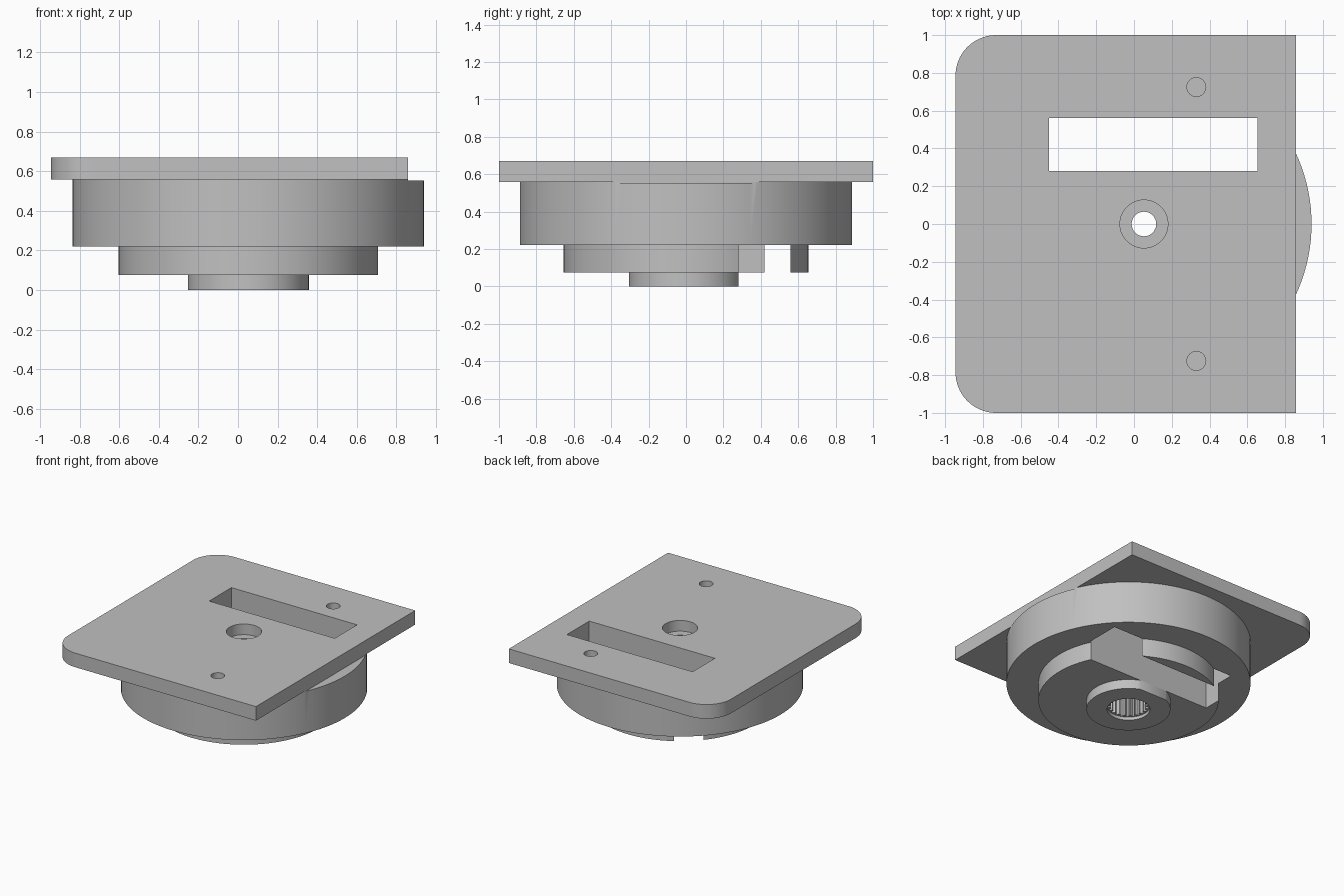
import bpy, bmesh, math

if "Cube" in bpy.data.objects:
    bpy.data.objects.remove(bpy.data.objects["Cube"])

CX = 0.0525          # axis of the turned parts
SEG = 128

grey = bpy.data.materials.new("grey")
grey.diffuse_color = (0.53, 0.53, 0.53, 1)
grey.use_nodes = True
grey.node_tree.nodes["Principled BSDF"].inputs["Base Color"].default_value = grey.diffuse_color


def prism(name, outline, z0, z1):
    """Extrude a closed xy outline from z0 to z1."""
    bm = bmesh.new()
    base = bm.faces.new([bm.verts.new((x, y, z0)) for x, y in outline])
    top = bmesh.ops.extrude_face_region(bm, geom=[base])["geom"]
    for v in top:
        if isinstance(v, bmesh.types.BMVert):
            v.co.z = z1
    bmesh.ops.recalc_face_normals(bm, faces=bm.faces)
    mesh = bpy.data.meshes.new(name)
    bm.to_mesh(mesh)
    bm.free()
    mesh.materials.append(grey)
    ob = bpy.data.objects.new(name, mesh)
    bpy.context.collection.objects.link(ob)
    return ob


def arc(x, y, r, a0, a1, n):
    return [(x + r * math.cos(math.radians(a0 + (a1 - a0) * i / n)),
             y + r * math.sin(math.radians(a0 + (a1 - a0) * i / n))) for i in range(n + 1)]


def disc(name, r, z0, z1, x=CX, y=0.0, n=SEG):
    return prism(name, arc(x, y, r, 0, 360, n)[:-1], z0, z1)


def box(name, x0, x1, y0, y1, z0, z1):
    return prism(name, [(x0, y0), (x1, y0), (x1, y1), (x0, y1)], z0, z1)


# Mounting plate with two rounded corners on the left
R = 0.215
plate = prism("mounting_plate",
              [(0.858, -1), (0.858, 1)]
              + arc(-0.945 + R, 1 - R, R, 90, 180, 20)
              + arc(-0.945 + R, -1 + R, R, 180, 270, 20), 0.558, 0.67)

# Stepped round body
drum = disc("drum", 0.8875, 0.22, 0.558)
step = disc("step_disc", 0.655, 0.075, 0.22)
boss = disc("hub_boss", 0.305, 0.0, 0.075, n=96)

# Cutters
slot = box("slot_cutter", -0.45, 0.655, 0.28, 0.56, -0.2, 1)
bore = disc("bore_cutter", 0.065, -0.2, 1, n=48)
recess = disc("recess_cutter", 0.127, 0.585, 1, n=64)
screws = [disc("screw_cutter", 0.05, 0.56, 1, x=0.33, y=s * 0.725, n=32) for s in (-1, 1)]
mouth = disc("socket_mouth_cutter", 0.156, -0.2, 0.025, n=64)
trim = box("overhang_trim_cutter", 0.858, 1.2, -1, 1, 0.553, 0.7)

# Toothed socket cutter
TEETH = 21
spline = []
for i in range(TEETH):
    for f, r in ((0.0, 0.128), (0.25, 0.128), (0.5, 0.148), (0.75, 0.148)):
        a = math.tau * (i + f) / TEETH
        spline.append((CX + r * math.cos(a), r * math.sin(a)))
socket = prism("socket_cutter", spline, -0.2, 0.2)

cuts = {plate: [slot, bore, recess] + screws,
        drum: [slot, bore, trim],
        step: [slot, bore, socket],
        boss: [slot, mouth, socket]}

# Apply the cuts and shade
for part, cutters in cuts.items():
    for c in cutters:
        m = part.modifiers.new(c.name, "BOOLEAN")
        m.operation = "DIFFERENCE"
        m.solver = "EXACT"
        m.object = c
    bpy.context.view_layer.update()
    graph = bpy.context.evaluated_depsgraph_get()
    mesh = bpy.data.meshes.new_from_object(part.evaluated_get(graph))
    part.modifiers.clear()
    part.data = mesh
    bpy.ops.object.select_all(action="DESELECT")
    part.select_set(True)
    bpy.context.view_layer.objects.active = part
    bpy.ops.object.shade_smooth_by_angle(angle=math.radians(25))

for c in {c for group in cuts.values() for c in group}:
    bpy.data.objects.remove(c)
